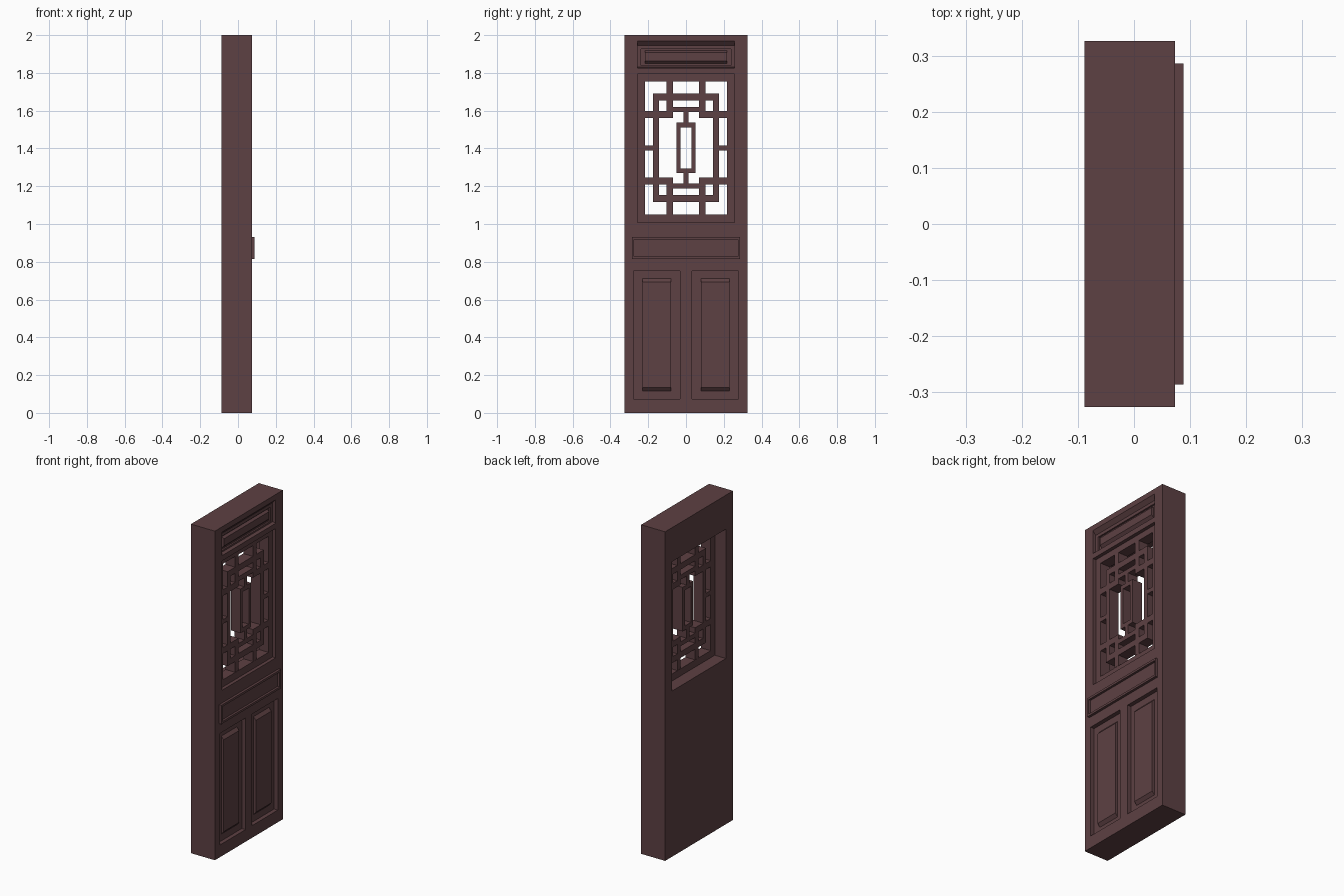
import bpy, bmesh

if "Cube" in bpy.data.objects:
    bpy.data.objects.remove(bpy.data.objects["Cube"])

mat = bpy.data.materials.new("dark_red_wood")
mat.diffuse_color = (0.11, 0.052, 0.056, 1)
mat.use_nodes = True
mat.node_tree.nodes["Principled BSDF"].inputs["Base Color"].default_value = mat.diffuse_color
FRONT, BACK = 0.073, -0.088     # decorated face (+x) and plain face (-x)
HALF_W = 0.326
MID_Z = 1.403                   # centre height of the lattice window


def frustum(bm, x0, r0, x1, r1=None):
    """Block between rectangle r0 at x0 and r1 at x1; r = (y0, y1, z0, z1)."""
    rings = []
    for x, r in ((x0, r0), (x1, r1 or r0)):
        rings.append([bm.verts.new((x, y, z)) for y, z in
                      ((r[0], r[2]), (r[1], r[2]), (r[1], r[3]), (r[0], r[3]))])
    a, b = rings
    bm.faces.new(a)
    bm.faces.new(b)
    for i in range(4):
        j = (i + 1) % 4
        bm.faces.new((a[i], a[j], b[j], b[i]))


def make(name, *blocks):
    bm = bmesh.new()
    for blk in blocks:
        frustum(bm, *blk)
    bmesh.ops.recalc_face_normals(bm, faces=bm.faces)
    me = bpy.data.meshes.new(name)
    bm.to_mesh(me)
    bm.free()
    me.materials.append(mat)
    ob = bpy.data.objects.new(name, me)
    bpy.context.collection.objects.link(ob)
    return ob


def boolean(ob, other, op='DIFFERENCE'):
    """Apply a boolean and discard the helper."""
    m = ob.modifiers.new("bool", 'BOOLEAN')
    m.operation, m.solver, m.object = op, 'EXACT', other
    bpy.context.view_layer.objects.active = ob
    bpy.ops.object.modifier_apply(modifier=m.name)
    bpy.data.objects.remove(other)


def cut(ob, *block):
    boolean(ob, make("cutter", block))


# Door slab
door = make("door_slab", (BACK, (-HALF_W, HALF_W, 0, 2), FRONT))

# Window opening
cut(door, -0.2, (-0.258, 0.258, 1.007, 1.793), 0.2)

# Top panel: sloped recess, then a second step
cut(door, 0.053, (-0.258, 0.258, 1.83, 1.945), FRONT + 0.0001, (-0.258, 0.258, 1.825, 1.968))
cut(door, 0.043, (-0.237, 0.237, 1.84, 1.926), 0.06)

# Lower panel recesses
for s in (-1, 1):
    ys = sorted((s * 0.032, s * 0.278))
    cut(door, 0.048, (*ys, 0.074, 0.752), 0.1)

# Raised pads inside the panels, with sloped top and bottom
make("top_panel_pad", (0.042, (-0.216, 0.216, 1.848, 1.918),
                       0.058, (-0.216, 0.216, 1.864, 1.908)))
for side, s in (("left", -1), ("right", 1)):
    ys = sorted((s * 0.08, s * 0.229))
    make("lower_panel_pad_" + side, (0.047, (*ys, 0.114, 0.712),
                                     0.064, (*ys, 0.134, 0.692)))

# Projecting waist moulding with a shallow tray
waist = make("waist_moulding", (0.07, (-0.286, 0.286, 0.815, 0.93), 0.088))
cut(waist, 0.0745, (-0.275, 0.275, 0.828, 0.917), 0.1)

# Window frame
LX0, LX1 = -0.013, 0.052
frame = make("window_frame", (LX0, (-0.258, 0.258, 1.007, 1.793), LX1))
cut(frame, -0.2, (-0.218, 0.218, 1.05, 1.755), 0.2)

# Lattice bars: (y0, y1, z0, z1) relative to window centre
bars = set()


def mirrored(y0, y1, z0, z1):
    for sy in (1, -1):
        for sz in (1, -1):
            bars.add((*sorted((sy * y0, sy * y1)), *sorted((sz * z0, sz * z1))))


mirrored(0.144, 0.174, -0.25, 0.25)      # outer ring uprights
mirrored(-0.174, 0.174, 0.25, 0.287)     # outer ring rails
mirrored(0.069, 0.102, 0.157, 0.352)     # short uprights
mirrored(0.069, 0.218, 0.157, 0.194)     # side rails
mirrored(-0.07, 0.07, 0.189, 0.216)      # inner rails
mirrored(-0.013, 0.013, 0.13, 0.19)      # centre ties
mirrored(0.029, 0.05, -0.134, 0.134)     # centre ring uprights
mirrored(-0.03, 0.03, 0.109, 0.134)      # centre ring rails
mirrored(0.173, 0.218, -0.013, 0.013)    # middle side ties
lattice = None
for y0, y1, z0, z1 in sorted(bars):
    b = make("window_lattice", (LX0, (y0, y1, MID_Z + z0, MID_Z + z1), LX1))
    if lattice is None:
        lattice = b
    else:
        boolean(lattice, b, 'UNION')
